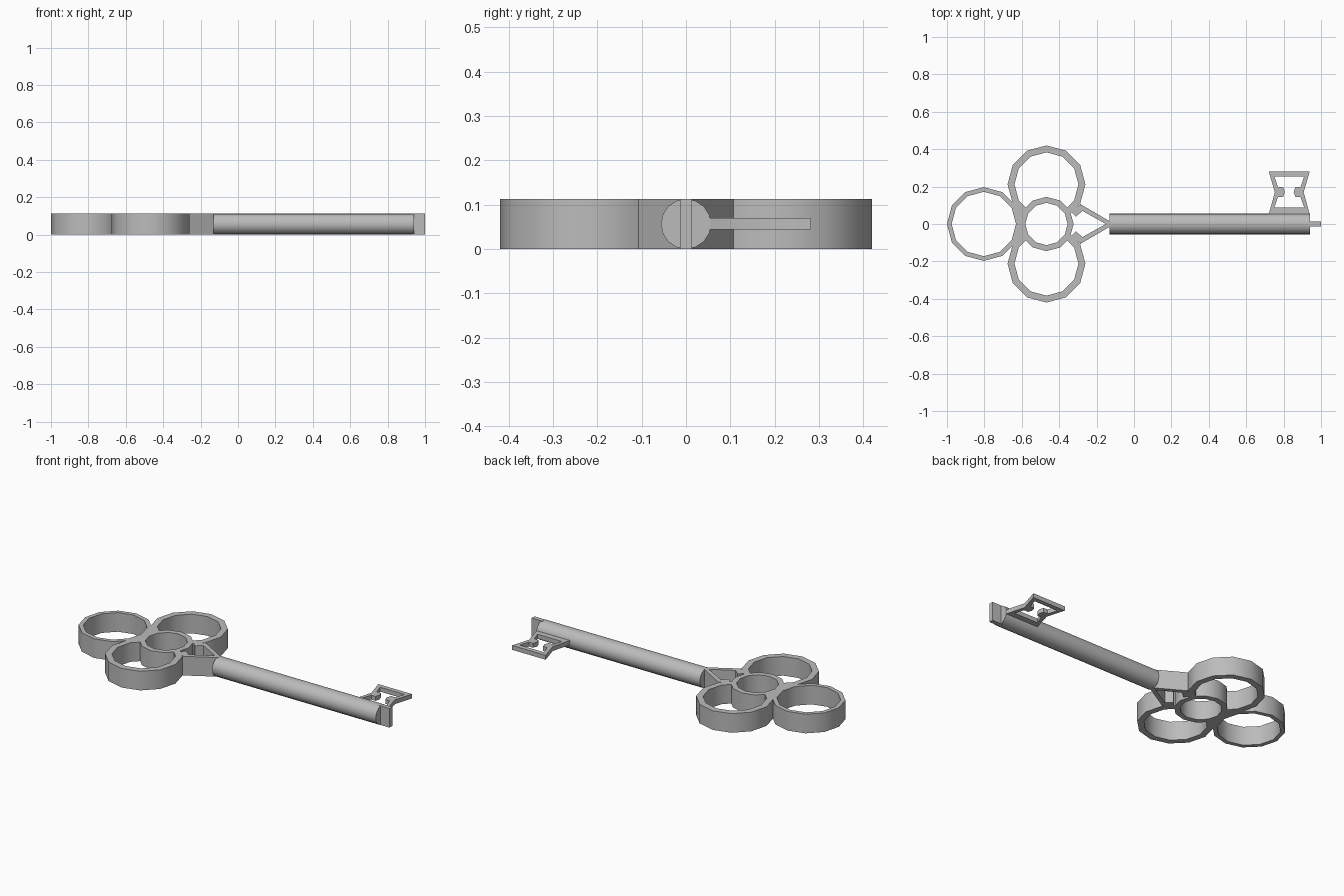
import bpy, bmesh
from math import radians, sin, cos, pi

cube = bpy.data.objects.get("Cube")
if cube:
    bpy.data.objects.remove(cube, do_unlink=True)

HEIGHT = 0.113
MID = HEIGHT / 2

steel = bpy.data.materials.new("grey steel")
steel.use_nodes = True
colour = (0.5, 0.5, 0.5, 1)
steel.diffuse_color = colour
steel.node_tree.nodes["Principled BSDF"].inputs["Base Color"].default_value = colour


def finish(bm, name):
    bmesh.ops.recalc_face_normals(bm, faces=bm.faces)
    mesh = bpy.data.meshes.new(name)
    bm.to_mesh(mesh)
    bm.free()
    mesh.materials.append(steel)
    obj = bpy.data.objects.new(name, mesh)
    bpy.context.collection.objects.link(obj)
    bpy.ops.object.select_all(action="DESELECT")
    obj.select_set(True)
    bpy.context.view_layer.objects.active = obj
    bpy.ops.object.shade_smooth_by_angle(angle=radians(40))
    return obj


def extrude_up(bm, z0, z1):
    result = bmesh.ops.extrude_face_region(bm, geom=bm.faces[:])
    verts = [g for g in result["geom"] if isinstance(g, bmesh.types.BMVert)]
    bmesh.ops.translate(bm, verts=verts, vec=(0, 0, z1 - z0))


def slab(name, outline, z0=0, z1=HEIGHT):
    """Extrude a flat outline."""
    bm = bmesh.new()
    bm.faces.new([bm.verts.new((x, y, z0)) for x, y in outline])
    extrude_up(bm, z0, z1)
    return finish(bm, name)


def polar(angle, radius):
    return cos(radians(angle)) * radius, sin(radians(angle)) * radius


def band(name, cx, cy, outer, inner, cut=None):
    """Twelve-sided ring; with cut, the bottom is left open at that share of a side."""
    angles = range(0, 360, 30) if cut is None else range(-30, 211, 30)
    rows = []
    for radius in (outer, inner):
        pts = [polar(a, radius) for a in angles]
        if cut is not None:
            x, y = polar(-30, radius)
            ex, ey = polar(-60, radius)
            x, y = x + (ex - x) * cut, y + (ey - y) * cut
            pts = [(x, y)] + pts + [(-x, y)]
        rows.append(pts)
    bm = bmesh.new()
    out, inn = [[bm.verts.new((cx + x, cy + y, 0)) for x, y in r] for r in rows]
    n = len(out)
    for i in range(n if cut is None else n - 1):
        j = (i + 1) % n
        bm.faces.new((out[i], out[j], inn[j], inn[i]))
    extrude_up(bm, 0, HEIGHT)
    return finish(bm, name)


def mirror(obj, axis, pivot=0.0):
    """Mirror across a plane at the pivot on the x or y axis."""
    helper = bpy.data.objects.new(obj.name + "_pivot", None)
    helper.location[axis] = pivot
    helper.hide_render = True
    bpy.context.collection.objects.link(helper)
    mod = obj.modifiers.new("mirror", "MIRROR")
    mod.use_axis = (axis == 0, axis == 1, False)
    mod.mirror_object = helper


# Bow: central ring, end loop and two side loops
HUB = -0.468
band("bow_centre_ring", HUB, 0, 0.145, 0.113)
band("bow_end_loop", -0.803, 0, 0.197, 0.172)
mirror(band("bow_side_loop", HUB, 0.212, 0.208, 0.171, cut=0.7), 1)

# Fillets where the loops meet, and the tapering struts to the shaft
mirror(slab("bow_fillet", [(-0.645, 0.1), (-0.61, 0), (-0.57, 0.085)]), 1)
mirror(slab("strut_fillet", [(-0.288, 0.1), (-0.275, 0.07), (-0.31, 0.04), (-0.35, 0.08)]), 1)
mirror(slab("shaft_strut", [(-0.29, 0.108), (-0.125, 0.012), (-0.125, 0),
                            (-0.15, 0), (-0.285, 0.075)]), 1)

# Round shaft
bpy.ops.mesh.primitive_cylinder_add(vertices=16, radius=MID, depth=1.07,
                                    location=(0.405, 0, MID), rotation=(0, pi / 2, 0))
shaft = bpy.context.object
shaft.name = "shaft"
shaft.data.materials.append(steel)
bpy.ops.object.shade_smooth_by_angle(angle=radians(40))

# Thin blade at the tip
slab("tip_blade", [(0.93, -0.013), (1, -0.013), (1, 0.013), (0.93, 0.013)])

# Hourglass bit with a notched opening
BIT = 0.83
half = [(0, 0.282), (0.11, 0.282), (0.077, 0.17), (0.11, 0.05), (0, 0.05), (0, 0.088),
        (0.08, 0.088), (0.06, 0.145), (0.033, 0.145), (0.024, 0.17), (0.033, 0.197),
        (0.06, 0.197), (0.08, 0.255), (0, 0.255)]
mirror(slab("bit", [(BIT + x, y) for x, y in half], 0.044, 0.07), 0, BIT)
